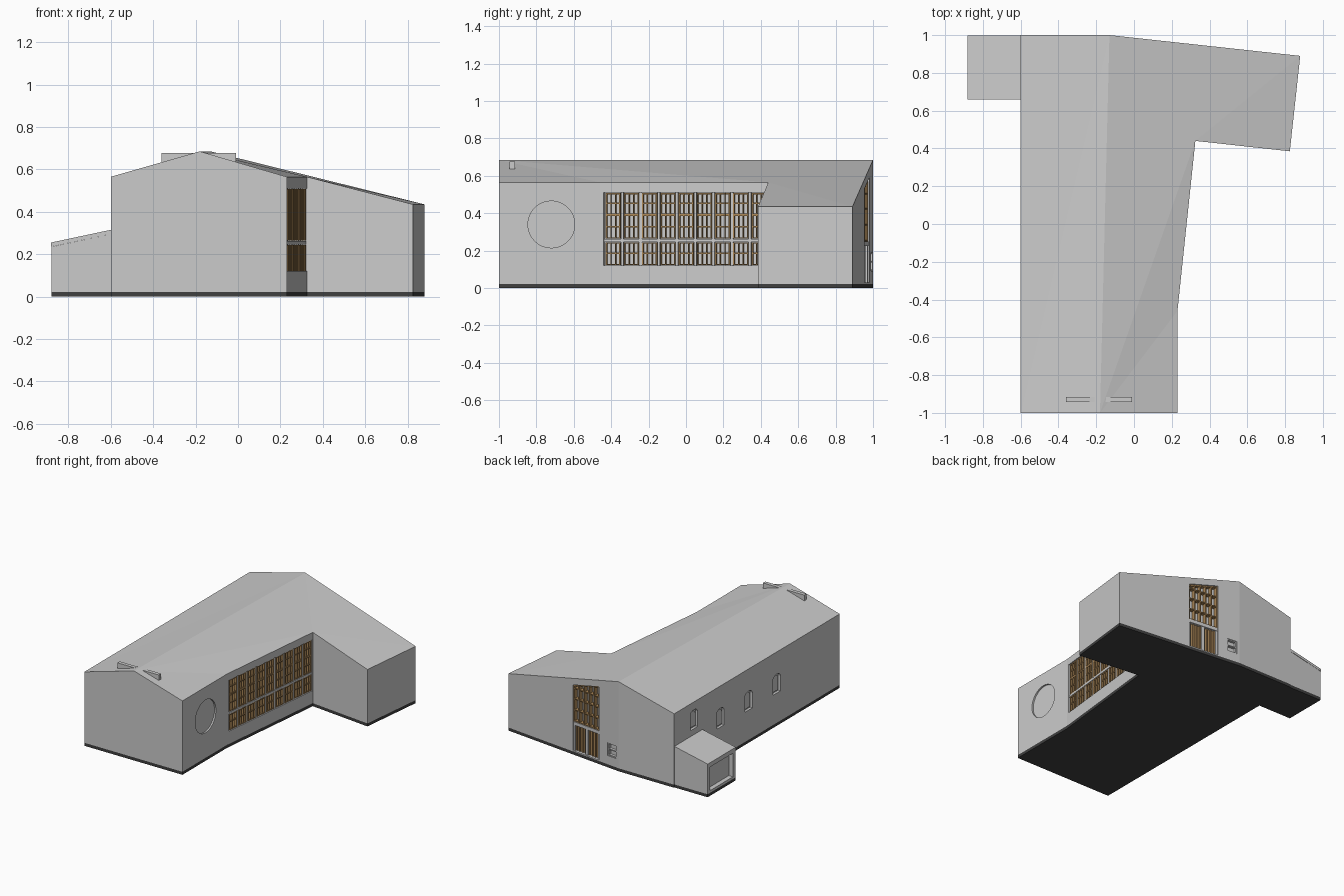
import bpy, bmesh
from math import sin, cos, pi
from mathutils import Matrix, Vector

if "Cube" in bpy.data.objects:
    bpy.data.objects.remove(bpy.data.objects["Cube"])


def material(name, rgb):
    m = bpy.data.materials.new(name)
    m.diffuse_color = (*rgb, 1)
    m.use_nodes = True
    m.node_tree.nodes["Principled BSDF"].inputs["Base Color"].default_value = m.diffuse_color
    return m


WOOD = material("wood", (0.42, 0.25, 0.10))
DARK = material("dark_base", (0.05, 0.05, 0.05))


def finish(name, bm, mat=None):
    bmesh.ops.recalc_face_normals(bm, faces=bm.faces)
    me = bpy.data.meshes.new(name)
    bm.to_mesh(me)
    bm.free()
    ob = bpy.data.objects.new(name, me)
    bpy.context.collection.objects.link(ob)
    if mat:
        me.materials.append(mat)
    return ob


def wall(p0, p1):
    """Wall space: x runs along the wall, y points outward, z is up."""
    d = (Vector((*p1, 0)) - Vector((*p0, 0))).normalized()
    return Matrix(((d.x, d.y, 0, p0[0]), (d.y, -d.x, 0, p0[1]), (0, 0, 1, 0), (0, 0, 0, 1)))


def prism(bm, M, profile, d0, d1):
    """Extrude an (along, height) profile between two depths."""
    a = [bm.verts.new(M @ Vector((s, d0, z))) for s, z in profile]
    b = [bm.verts.new(M @ Vector((s, d1, z))) for s, z in profile]
    bm.faces.new(a)
    bm.faces.new(b[::-1])
    for i in range(len(a)):
        j = (i + 1) % len(a)
        bm.faces.new((a[i], b[i], b[j], a[j]))


def rect(s0, s1, z0, z1):
    return [(s0, z0), (s1, z0), (s1, z1), (s0, z1)]


def carve(ob, cutter):
    mod = ob.modifiers.new("recesses", 'BOOLEAN')
    mod.object, mod.operation, mod.solver = cutter, 'DIFFERENCE', 'EXACT'
    dg = bpy.context.evaluated_depsgraph_get()
    me = bpy.data.meshes.new_from_object(ob.evaluated_get(dg))
    ob.modifiers.clear()
    ob.data = me
    bpy.data.objects.remove(cutter)


# Main building: plan corners with their eave or ridge heights
BASE = 0.023
plan = [(-.60, -1, .565), (-.18, -1, .685), (.23, -1, .565), (.23, -.46, .565),
        (.325, .44, .565), (.825, .385, .435), (.88, .89, .435), (-.13, 1, .685), (-.60, 1, .565)]
bm = bmesh.new()
low = [bm.verts.new((x, y, BASE)) for x, y, z in plan]
top = [bm.verts.new(p) for p in plan]
bm.faces.new(low[::-1])
for i in range(9):
    j = (i + 1) % 9
    bm.faces.new((low[i], low[j], top[j], top[i]))
for f in ((0, 1, 7), (0, 7, 8), (1, 2, 3), (1, 3, 4), (1, 4, 7), (4, 5, 6), (4, 6, 7)):
    bm.faces.new([top[i] for i in f])
building = finish("main_building", bm)

front_side = wall((.23, -1), (.23, -.46))
glazed = wall((.23, -.46), (.325, .44))
back = wall((.88, .89), (-.13, 1))
left = wall((-.60, 1), (-.60, -1))


def door_top(s):
    return .385 + .246 * s


def arch(s, z, w, h):
    return [(s - w, z), (s + w, z)] + [
        (s + w * cos(pi * k / 8), z + h - .03 + .03 * sin(pi * k / 8)) for k in range(9)]


S0, S1 = .594, .835
arches = [(.24, .36), (.56, .25), (.90, .25), (1.24, .25)]

# Recesses for the windows, doors and round panel
bm = bmesh.new()
prism(bm, glazed, rect(.02, .899, .12, .51), -.03, .05)
prism(bm, back, [(S0, .03), (S1, .03), (S1, door_top(S1)), (S0, door_top(S0))], -.04, .05)
prism(bm, back, rect(.915, .995, .09, .19), -.025, .05)
prism(bm, front_side, [(.28 + .125 * cos(k * pi / 24), .34 + .125 * sin(k * pi / 24))
                       for k in range(48)], -.012, .05)
for s, z in arches:
    prism(bm, left, arch(s, z, .045, .145), -.02, .05)
carve(building, finish("cutter", bm))

# Long window: grey posts and transom
bm = bmesh.new()
prism(bm, glazed, rect(.02, .899, .246, .262), -.03, -.004)
for i in range(8):
    s = .112 + .098 * i
    prism(bm, glazed, rect(s, s + .014, .12, .51), -.03, -.008)
finish("long_window_posts", bm)

# Long window: wooden sashes
bm = bmesh.new()
T = .007
for i in range(9):
    s = .03 + .098 * i
    for z0, z1, bars in ((.122, .244, (.183,)), (.264, .508, (.325, .385, .392, .45))):
        for k in (0, 1, 2, 3):
            t = T if k in (0, 3) else .005
            a = s + (.08 - t) * k / 3
            prism(bm, glazed, rect(a, a + t, z0, z1), -.03, -.004)
        for z in (z0, *bars, z1 - T):
            prism(bm, glazed, rect(s, s + .08, z, z + T), -.03, -.006)
finish("long_window_sashes", bm, WOOD)

# Rear entrance: grey frame
bm = bmesh.new()
prism(bm, back, rect(S0, S1, .225, .25), -.04, -.005)
for a in (S0, S1 - .015, (S0 + S1) / 2 - .012):
    prism(bm, back, rect(a, a + (.024 if S0 < a < S1 - .02 else .015), .03, .225), -.04, -.008)
finish("rear_door_frame", bm)

# Rear entrance: wooden leaves with raised rails, and glazing bars above
bm = bmesh.new()
mid = (S0 + S1) / 2
for a, b in ((S0 + .015, mid - .012), (mid + .012, S1 - .015)):
    prism(bm, back, rect(a, b, .03, .225), -.04, -.026)
    for k in range(4):
        c = a + (b - a - .01) * k / 3
        prism(bm, back, rect(c, c + .01, .03, .225), -.04, -.018)
finish("rear_door_leaves", bm, WOOD)
bm = bmesh.new()
for k in range(6):
    a = S0 + (S1 - S0 - .009) * k / 5
    prism(bm, back, [(a, .25), (a + .009, .25), (a + .009, door_top(a + .009)),
                     (a, door_top(a))], -.04, -.008)
for z in (.25, .335, .42, .50):
    prism(bm, back, rect(S0, S1, z, z + .008), -.04, -.01)
prism(bm, back, [(S0, door_top(S0) - .01), (S1, door_top(S1) - .01),
                 (S1, door_top(S1)), (S0, door_top(S0))], -.04, -.01)
finish("rear_window_bars", bm, WOOD)

# Small rear window frame
bm = bmesh.new()
for r in ((.915, .923, .09, .19), (.987, .995, .09, .19), (.915, .995, .09, .098),
          (.915, .995, .182, .19), (.915, .995, .136, .144)):
    prism(bm, back, rect(*r), -.025, -.005)
finish("small_rear_window", bm)

# Inner panes of the arched side windows
bm = bmesh.new()
for s, z in arches:
    prism(bm, left, arch(s, z + .012, .033, .12), -.021, -.012)
finish("arched_window_panes", bm)

# Side annex with a recessed panel and a sloping roof slab
front = wall((0, 0), (1, 0))
bm = bmesh.new()
prism(bm, front, [(-.88, BASE), (-.60, BASE), (-.60, .295), (-.88, .235)], -.995, -.66)
annex = finish("annex", bm)
bm = bmesh.new()
prism(bm, wall((-.88, .995), (-.88, .66)), rect(.03, .305, .04, .22), -.035, .05)
carve(annex, finish("cutter", bm))
bm = bmesh.new()
prism(bm, front, [(-.882, .235), (-.60, .295), (-.60, .315), (-.882, .255)], -.997, -.658)
finish("annex_roof", bm)

# Dark plinth under building and annex
bm = bmesh.new()
vs = [bm.verts.new((x, y, 0)) for x, y, z in plan]
ext = bmesh.ops.extrude_face_region(bm, geom=[bm.faces.new(vs)])
bmesh.ops.translate(bm, vec=(0, 0, BASE),
                    verts=[v for v in ext["geom"] if isinstance(v, bmesh.types.BMVert)])
prism(bm, front, rect(-.88, -.60, 0, BASE), -.995, -.66)
finish("plinth", bm, DARK)

# Pair of wedge vents either side of the ridge
bm = bmesh.new()
for x0, x1 in ((-.36, -.21), (-.01, -.15)):
    prism(bm, front, [(x0, .625), (x0, .677), (x1, .677), (x1, .66)], .915, .943)
finish("roof_vents", bm)
